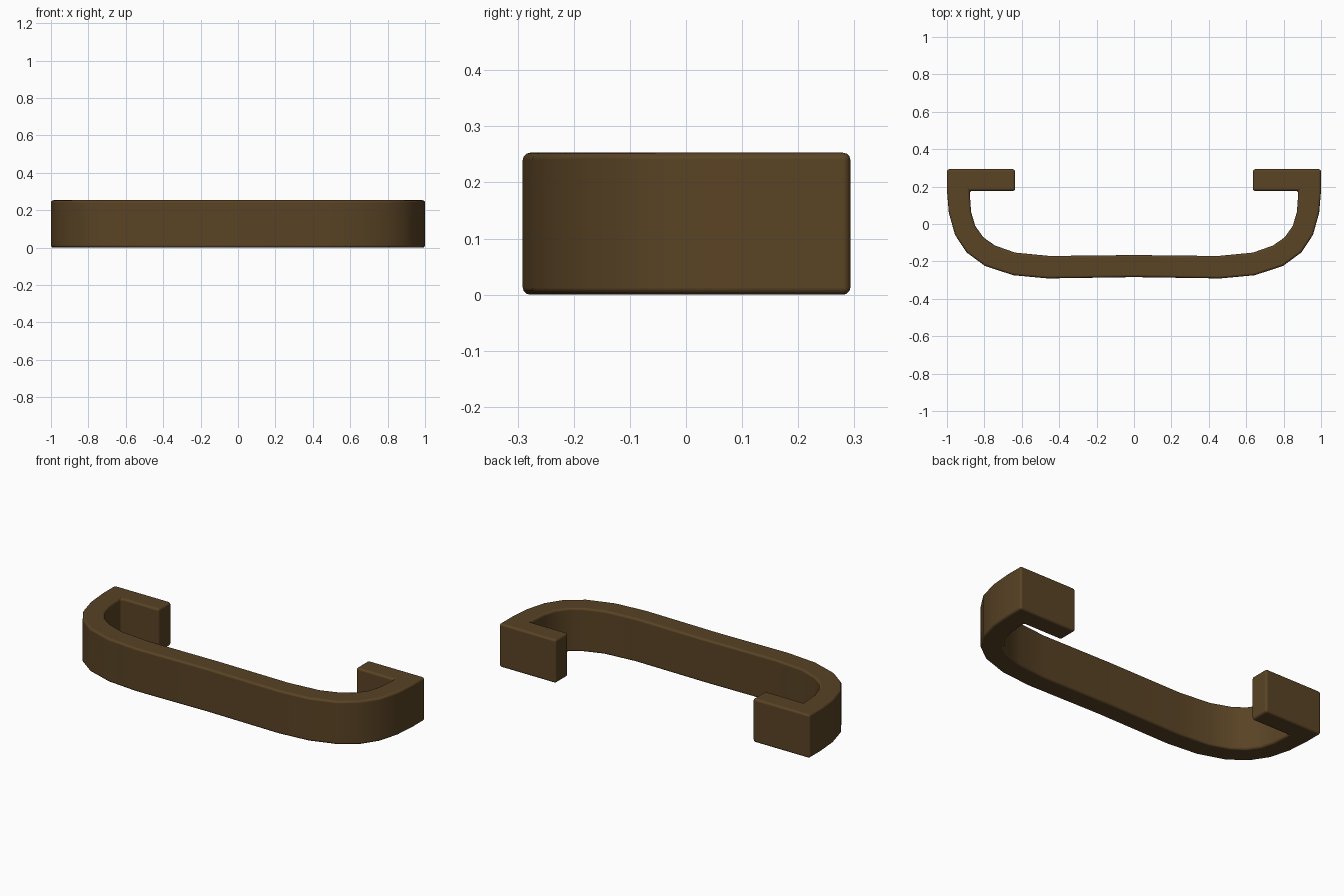
import bpy
import bmesh

cube = bpy.data.objects.get("Cube")
if cube:
    bpy.data.objects.remove(cube, do_unlink=True)

HEIGHT = 0.253

# Dark brown finish
brown = bpy.data.materials.new("dark_brown")
color = (0.1, 0.056, 0.018, 1)
brown.diffuse_color = color
brown.use_nodes = True
bsdf = brown.node_tree.nodes["Principled BSDF"]
bsdf.inputs["Base Color"].default_value = color
bsdf.inputs["Roughness"].default_value = 0.6

# Left half of the plan outline: outer bow, mounting foot, inner bow
outer = [(0, -0.284), (0.46, -0.291), (0.645, -0.274), (0.797, -0.224),
         (0.895, -0.152), (0.957, -0.058), (0.99, 0.06), (1, 0.18)]
foot = [(1, 0.293), (0.635, 0.293), (0.635, 0.177), (0.879, 0.177)]
inner = [(0.871, 0.065), (0.849, -0.01), (0.805, -0.072), (0.743, -0.115),
         (0.636, -0.153), (0.45, -0.171), (0, -0.166)]
half = outer + foot + inner
outline = half + [(-x, y) for x, y in reversed(half) if x > 0]

# Extrude the closed outline into the handle
bm = bmesh.new()
base = bm.faces.new([bm.verts.new((x, y, 0)) for x, y in outline])
top = bmesh.ops.extrude_face_region(bm, geom=[base], use_keep_orig=True)
for v in top["geom"]:
    if isinstance(v, bmesh.types.BMVert):
        v.co.z = HEIGHT
bmesh.ops.recalc_face_normals(bm, faces=bm.faces)
for f in bm.faces:
    f.smooth = True
mesh = bpy.data.meshes.new("pull_handle")
bm.to_mesh(mesh)
bm.free()
mesh.materials.append(brown)
handle = bpy.data.objects.new("pull_handle", mesh)
bpy.context.collection.objects.link(handle)

# Softly rounded edges
bevel = handle.modifiers.new("rounded_edges", "BEVEL")
bevel.width = 0.013
bevel.segments = 3
bevel.limit_method = "ANGLE"
bevel.angle_limit = 0.8
bevel.harden_normals = True
